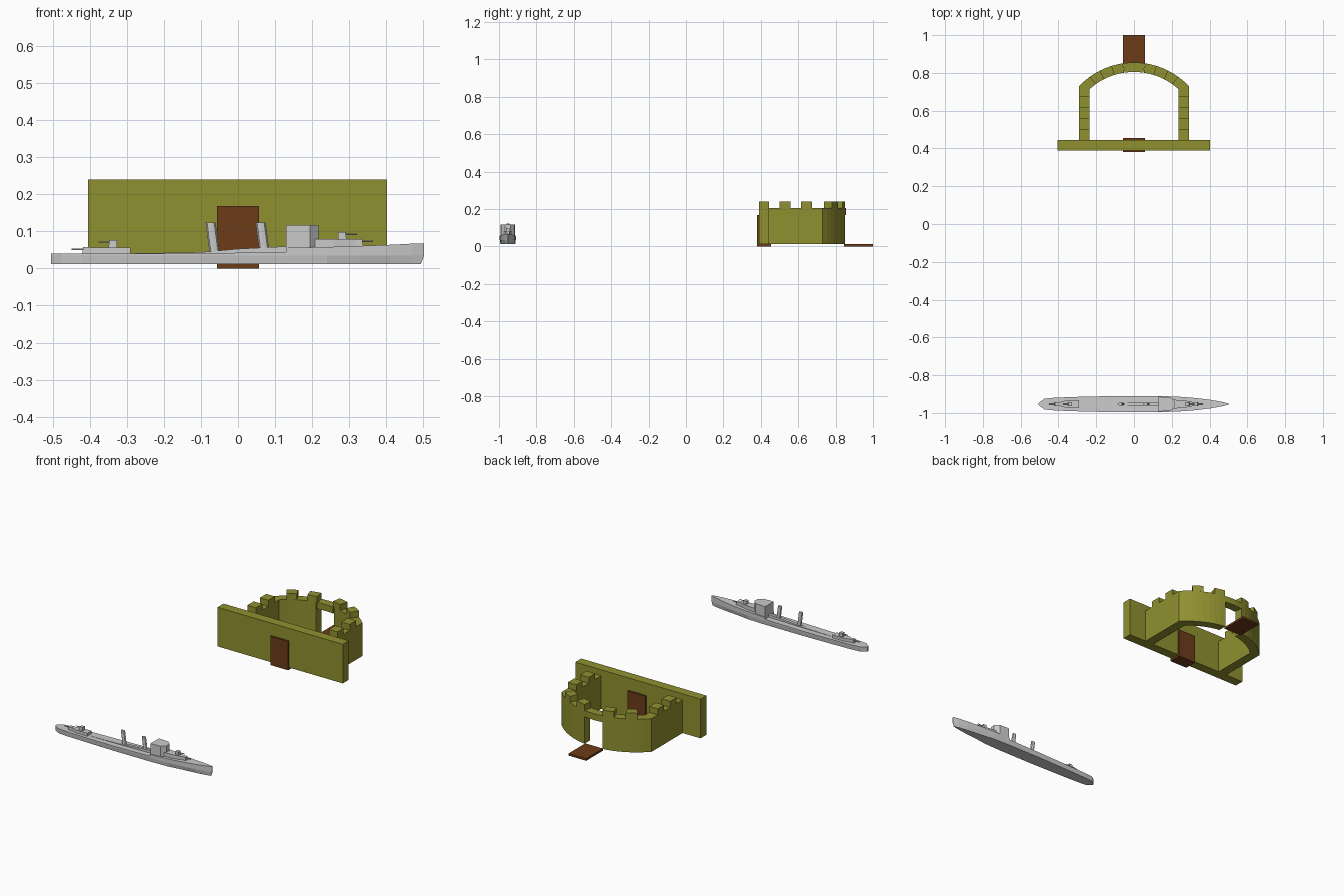
import bpy, bmesh, math
from mathutils import Vector

if "Cube" in bpy.data.objects:
    bpy.data.objects.remove(bpy.data.objects["Cube"])


def material(name, color):
    m = bpy.data.materials.new(name)
    m.diffuse_color = color
    m.use_nodes = True
    m.node_tree.nodes["Principled BSDF"].inputs["Base Color"].default_value = m.diffuse_color
    return m


OLIVE = material("olive_stone", (0.28, 0.28, 0.03, 1))
BROWN = material("brown_wood", (0.15, 0.045, 0.01, 1))


def finish(name, bm, mat=None):
    bmesh.ops.recalc_face_normals(bm, faces=bm.faces[:])
    me = bpy.data.meshes.new(name)
    bm.to_mesh(me)
    bm.free()
    ob = bpy.data.objects.new(name, me)
    bpy.context.collection.objects.link(ob)
    if mat:
        me.materials.append(mat)
    return ob


def skin(bm, rings):
    """Solid through matching rings of points, capped at both ends."""
    vs = [[bm.verts.new(p) for p in r] for r in rings]
    n = len(vs[0])
    for a, b in zip(vs, vs[1:]):
        for i in range(n):
            j = (i + 1) % n
            bm.faces.new((a[i], a[j], b[j], b[i]))
    bm.faces.new(vs[0][::-1])
    bm.faces.new(vs[-1])


def prism(bm, outline, z0, z1):
    skin(bm, [[(x, y, z) for x, y in outline] for z in (z0, z1)])


def rect(x0, x1, y0, y1):
    return [(x0, y0), (x1, y0), (x1, y1), (x0, y1)]


def box(name, x0, x1, y0, y1, z0, z1, mat=None):
    bm = bmesh.new()
    prism(bm, rect(x0, x1, y0, y1), z0, z1)
    return finish(name, bm, mat)


# --- Fort: flat front wall, door and lowered drawbridge
box("front_wall", -0.405, 0.402, 0.39, 0.445, 0.012, 0.24, OLIVE)
box("front_door", -0.057, 0.057, 0.38, 0.455, 0.0, 0.168, BROWN)
box("drawbridge", -0.057, 0.057, 0.845, 1.0, 0.0, 0.012, BROWN)

# --- Fort: curved rear wall with gate opening and merlons
CY, R_OUT, R_IN = 0.455, 0.40, 0.35
Z0, Z_WALK, Z_TOP, Z_GATE = 0.012, 0.205, 0.24, 0.168


def arc(r, a0, a1, s, n):
    pts = []
    for i in range(n + 1):
        a = math.radians(a0 + (a1 - a0) * i / n)
        pts.append((s * r * math.sin(a), CY + r * math.cos(a)))
    return pts


def sector(a0, a1, s=1, n=3, a1_in=None):
    inner = arc(R_IN, a0, a1 if a1_in is None else a1_in, s, n)
    return arc(R_OUT, a0, a1, s, n) + inner[::-1]


bm = bmesh.new()
for s in (-1, 1):
    outer = arc(R_OUT, 8.3, 46.5, s, 8) + [(s * 0.29, 0.44)]
    inner = arc(R_IN, 9.4, 42.2, s, 8) + [(s * 0.235, 0.44)]
    prism(bm, outer + inner[::-1], Z0, Z_WALK)
    for y in (0.50, 0.615):
        prism(bm, rect(s * 0.235, s * 0.29, y, y + 0.059), Z_WALK, Z_TOP)
    for a in (8.5, 26.8):
        prism(bm, sector(a, a + 9, s), Z_WALK, Z_TOP)
prism(bm, sector(-8.3, 8.3, 1, 4), Z_GATE, Z_WALK)
finish("rear_wall", bm, OLIVE)

# --- Ship hull: x, half width, deck height
SY = -0.953
STATIONS = [(-0.505, 0.006, 0.04), (-0.475, 0.028, 0.04), (-0.42, 0.034, 0.04),
            (-0.28, 0.039, 0.04), (-0.10, 0.043, 0.041), (0.10, 0.043, 0.044),
            (0.129, 0.043, 0.045), (0.13, 0.043, 0.056), (0.24, 0.039, 0.058),
            (0.33, 0.032, 0.061), (0.41, 0.022, 0.064), (0.47, 0.011, 0.067),
            (0.502, 0.002, 0.068)]
bm = bmesh.new()
rings = []
for x, w, z in STATIONS:
    low = x - 0.008 if x > 0.45 else x
    wl = w * (0.92 if x < 0.3 else 0.75)
    rings.append([(low, SY - wl, 0.012), (x, SY - w, 0.035), (x, SY - w, z),
                  (x, SY + w, z), (x, SY + w, 0.035), (low, SY + wl, 0.012)])
skin(bm, rings)
finish("ship_hull", bm)

# --- Raised centre casing that climbs towards the bridge
bm = bmesh.new()
skin(bm, [[(x, SY - 0.009, 0.035), (x, SY + 0.009, 0.035),
           (x, SY + 0.009, z), (x, SY - 0.009, z)]
          for x, z in ((-0.28, 0.041), (-0.10, 0.044), (0.0, 0.053), (0.135, 0.06))])
finish("centre_casing", bm)

# --- Funnels raked towards the stern
for i, x in enumerate((-0.066, 0.069)):
    bm = bmesh.new()
    ring = []
    for dx, z in ((0.003, 0.04), (-0.008, 0.124)):
        ring.append([(x + dx + 0.0135 * math.cos(k * math.pi / 4),
                      SY + 0.008 * math.sin(k * math.pi / 4), z) for k in range(8)])
    skin(bm, ring)
    finish(f"funnel_{i + 1}", bm)


def mirrored(half):
    """Close an outline given as (x, half width) pairs around the ship's axis."""
    return [(x, SY - w) for x, w in half] + [(x, SY + w) for x, w in reversed(half)]


# --- Bridge and deckhouses
for name, half, z0, z1 in (
        ("bridge", [(0.13, 0.039), (0.194, 0.036), (0.217, 0.014)], 0.05, 0.117),
        ("fore_deckhouse", [(0.19, 0.024), (0.26, 0.021), (0.318, 0.010)], 0.05, 0.08),
        ("aft_deckhouse", [(-0.40, 0.008), (-0.365, 0.018), (-0.29, 0.020)], 0.038, 0.057)):
    bm = bmesh.new()
    prism(bm, mirrored(half), z0, z1)
    finish(name, bm)


# --- Gun turrets, s is the direction the barrel points
def gun(name, x, z, s, reach):
    h = 0.02
    bm = bmesh.new()
    rings = [[(x + s * dx, SY + dy, zz) for dx, zz in
              ((-0.011, z), (0.012, z), (0.009, z + h), (-0.011, z + h))]
             for dy in (-0.010, 0.010)]
    skin(bm, rings)
    zb = z + h * 0.68
    skin(bm, [[(x + s * d, SY + 0.0022 * math.cos(k * math.pi / 3),
                zb + 0.0022 * math.sin(k * math.pi / 3)) for k in range(6)]
              for d in (0.005, reach)])
    finish(name, bm)


gun("fore_gun_upper", 0.281, 0.079, 1, 0.040)
gun("fore_gun_lower", 0.326, 0.060, 1, 0.038)
gun("aft_gun_upper", -0.338, 0.057, -1, 0.038)
gun("aft_gun_lower", -0.409, 0.038, -1, 0.041)
